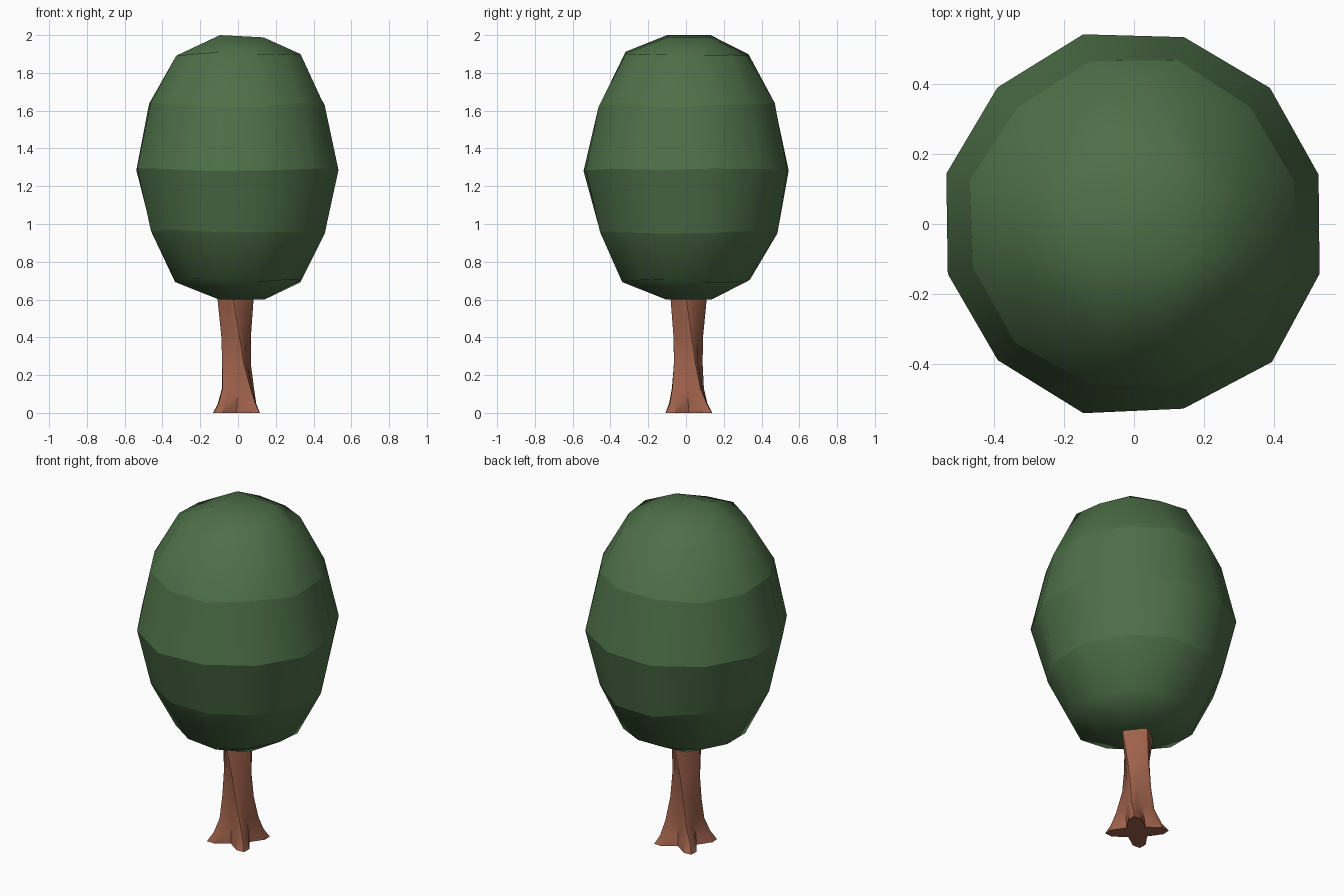
import bpy, bmesh, random
from math import sin, cos, pi, radians

if "Cube" in bpy.data.objects:
    bpy.data.objects.remove(bpy.data.objects["Cube"])

random.seed(4)


def finish(bm, name, color):
    bmesh.ops.recalc_face_normals(bm, faces=bm.faces)
    for f in bm.faces:
        f.smooth = True
    me = bpy.data.meshes.new(name)
    bm.to_mesh(me)
    bm.free()
    ob = bpy.data.objects.new(name, me)
    bpy.context.collection.objects.link(ob)
    mat = bpy.data.materials.new(name + "_colour")
    mat.diffuse_color = (*color, 1)
    mat.use_nodes = True
    mat.node_tree.nodes["Principled BSDF"].inputs["Base Color"].default_value = mat.diffuse_color
    me.materials.append(mat)
    return ob


def bridge(bm, a, b):
    n = len(a)
    for i in range(n):
        bm.faces.new((a[i], a[(i + 1) % n], b[(i + 1) % n], b[i]))


# Foliage: a rounded 3 x 3 x 4 box, twelve sides around
bm = bmesh.new()
rings = []
for r, z in [(0.345, 0.70), (0.470, 0.96), (0.555, 1.29), (0.480, 1.63), (0.335, 1.90)]:
    ring = []
    for k in range(12):
        a = radians(15 + 30 * k)
        rr = r + random.uniform(-0.008, 0.008)
        ring.append(bm.verts.new((rr * cos(a), rr * sin(a), z + random.uniform(-0.012, 0.012))))
    rings.append(ring)
for a, b in zip(rings, rings[1:]):
    bridge(bm, a, b)
# slight bulge low on the back
for k in (2, 3):
    rings[1][k].co.y += 0.03


def cap(ring, z, half, tilt):
    # 3 x 3 patch closing the end of the rounded box
    c = [bm.verts.new((0.02 + sx * half, 0.015 + sy * half, z - tilt * (sx + 1)))
         for sx, sy in ((1, 1), (-1, 1), (-1, -1), (1, -1))]
    for j in range(4):
        k = 3 * j
        bm.faces.new((ring[k], ring[k + 1], ring[k + 2], c[j]))
        bm.faces.new((ring[k + 2], ring[(k + 3) % 12], c[(j + 1) % 4], c[j]))
    bm.faces.new(c)


cap(rings[0], 0.60, 0.12, 0.0)
cap(rings[-1], 2.0, 0.115, 0.006)
# crisp horizontal bands
for ring in rings[1:4]:
    for k in range(12):
        bm.edges.get((ring[k], ring[(k + 1) % 12])).smooth = False
finish(bm, "foliage", (0.075, 0.16, 0.065))

# Trunk: four-lobed, twisting, flaring into diagonal roots
# z, lobe radius, groove radius, twist in degrees, x offset, y offset
profile = [(0.00, 0.172, 0.072, 0, -0.008, 0.015),
           (0.05, 0.137, 0.070, 0, -0.005, 0.012),
           (0.13, 0.105, 0.064, -6, 0.0, 0.010),
           (0.26, 0.085, 0.060, -18, -0.008, 0.012),
           (0.40, 0.080, 0.060, -32, -0.010, 0.012),
           (0.60, 0.096, 0.072, -52, -0.013, 0.014),
           (0.66, 0.098, 0.074, -56, -0.015, 0.015)]
bm = bmesh.new()
prev = None
for z, lobe, groove, twist, ox, oy in profile:
    ring = []
    for j in range(4):
        # lobe tip, its two shoulders and the groove between lobes
        for da, t in ((-14, 0.72), (0, 1.0), (14, 0.72), (45, 0.0)):
            a = radians(45 + 90 * j + da + twist)
            r = groove + (lobe - groove) * t
            ring.append(bm.verts.new((ox + r * cos(a), oy + r * sin(a), z)))
    if prev:
        bridge(bm, prev, ring)
    else:
        bm.faces.new(ring[::-1])
    prev = ring
bm.faces.new(prev)
trunk = finish(bm, "trunk", (0.34, 0.12, 0.07))
bpy.context.view_layer.objects.active = trunk
trunk.select_set(True)
bpy.ops.object.shade_smooth_by_angle(angle=radians(35))
